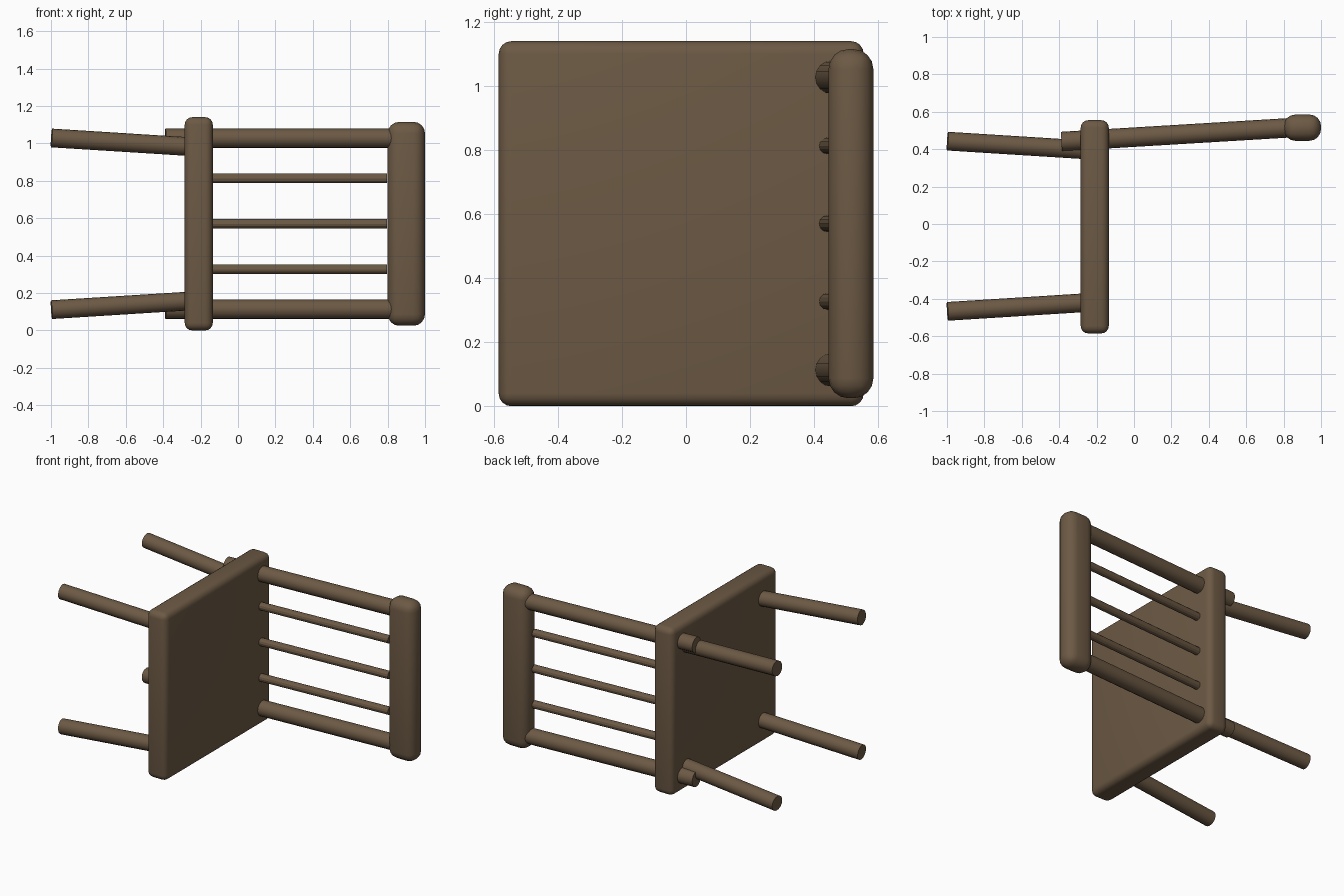
import bpy
from mathutils import Vector

if "Cube" in bpy.data.objects:
    bpy.data.objects.remove(bpy.data.objects["Cube"])

CZ = 0.57  # mid-plane of the chair, which lies on its side (chair "up" is +x)

wood = bpy.data.materials.new("brown_wood")
wood.diffuse_color = (0.15, 0.10, 0.058, 1)
wood.use_nodes = True
wood.node_tree.nodes["Principled BSDF"].inputs["Base Color"].default_value = wood.diffuse_color


def finish(ob, name):
    ob.name = name
    ob.data.materials.append(wood)
    bpy.ops.object.shade_smooth_by_angle(angle=0.4)


def rod(name, a, b, r, sides=16):
    """Cylinder between two points."""
    a, b = Vector(a), Vector(b)
    d = b - a
    bpy.ops.mesh.primitive_cylinder_add(
        vertices=sides, radius=r, depth=d.length, location=(a + b) / 2,
        rotation=d.to_track_quat('Z', 'Y').to_euler())
    finish(bpy.context.object, name)


def rounded_box(name, lo, hi, bevel, segments):
    """Box between two corners with rounded edges."""
    lo, hi = Vector(lo), Vector(hi)
    bpy.ops.mesh.primitive_cube_add(size=1, location=(lo + hi) / 2)
    ob = bpy.context.object
    ob.scale = hi - lo
    bpy.ops.object.transform_apply(location=False, rotation=False, scale=True)
    mod = ob.modifiers.new("round_edges", 'BEVEL')
    mod.width = bevel
    mod.segments = segments
    bpy.ops.object.modifier_apply(modifier=mod.name)
    finish(ob, name)


# Seat slab and top rail of the backrest
rounded_box("seat", (-0.285, -0.585, 0), (-0.135, 0.555, 1.14), 0.04, 4)
rounded_box("top_rail", (0.80, 0.445, 0.025), (1.0, 0.585, 1.115), 0.062, 4)

# Splayed legs and back posts, mirrored about the mid-plane
for side, s in (("left", -1), ("right", 1)):
    rod(f"front_leg_{side}", (-0.2, -0.417, CZ + s * 0.409),
        (-0.997, -0.467, CZ + s * 0.459), 0.05)
    rod(f"back_leg_{side}", (-0.2, 0.393, CZ + s * 0.409),
        (-0.997, 0.443, CZ + s * 0.459), 0.05)
    rod(f"back_post_{side}", (-0.388, 0.441, CZ + s * 0.457),
        (0.86, 0.516, CZ + s * 0.457), 0.052)

# Thin spindles
for i in (-1, 0, 1):
    rod(f"spindle_{i + 2}", (-0.2, 0.438, CZ + i * 0.243),
        (0.795, 0.498, CZ + i * 0.243), 0.026, 12)
